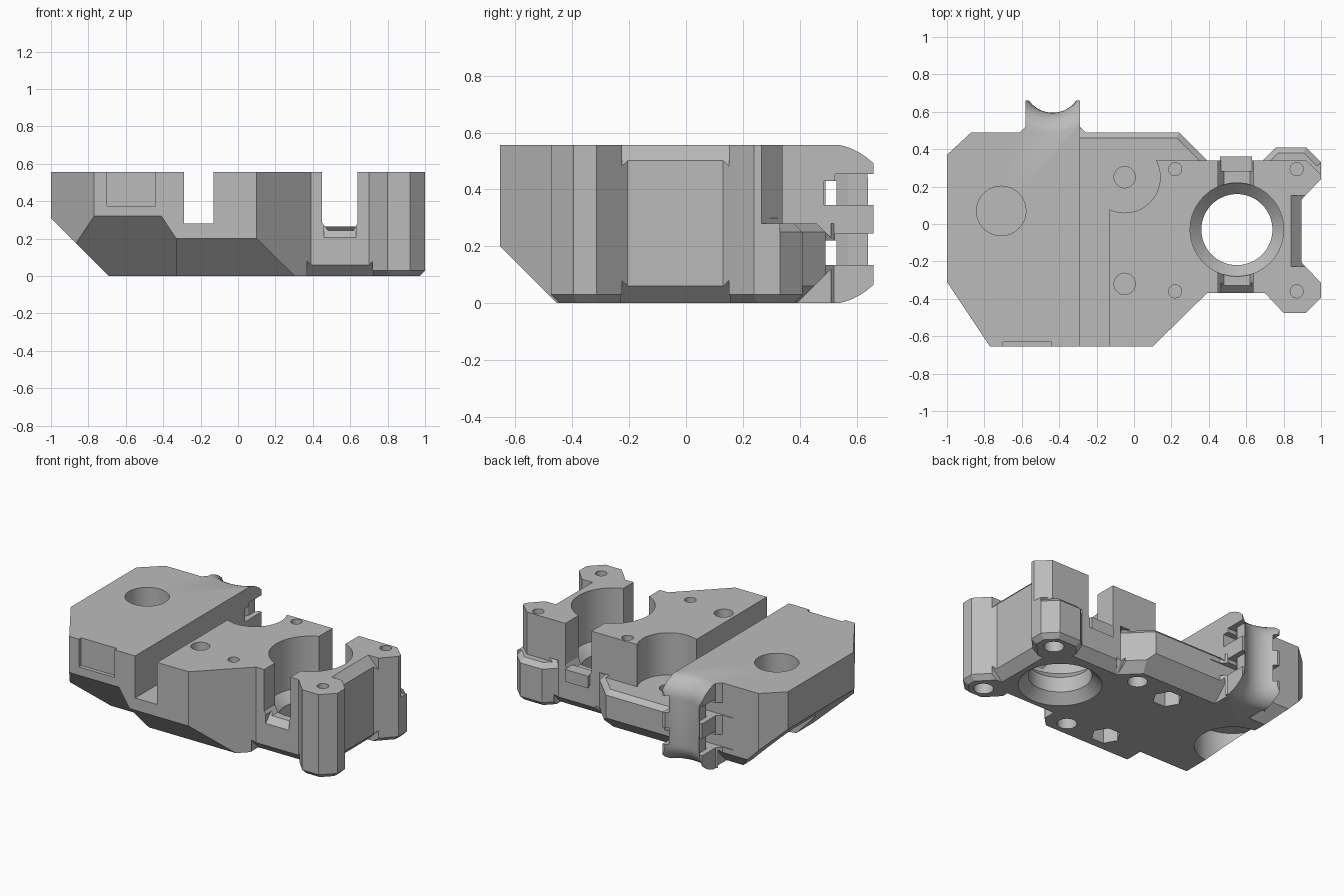
import bpy, bmesh, math
from mathutils import Vector

if "Cube" in bpy.data.objects:
    bpy.data.objects.remove(bpy.data.objects["Cube"], do_unlink=True)

TOP, LEDGE = 0.557, 0.28

grey = bpy.data.materials.new("plain grey")
grey.use_nodes = True
grey.diffuse_color = (0.5, 0.5, 0.5, 1)
grey.node_tree.nodes["Principled BSDF"].inputs["Base Color"].default_value = (0.5, 0.5, 0.5, 1)


def finish(bm, name):
    bmesh.ops.recalc_face_normals(bm, faces=bm.faces[:])
    mesh = bpy.data.meshes.new(name)
    bm.to_mesh(mesh)
    bm.free()
    mesh.materials.append(grey)
    obj = bpy.data.objects.new(name, mesh)
    bpy.context.scene.collection.objects.link(obj)
    return obj


def prism(name, outline, z0, z1):
    bm = bmesh.new()
    face = bm.faces.new([bm.verts.new((x, y, z0)) for x, y in outline])
    new = bmesh.ops.extrude_face_region(bm, geom=[face])["geom"]
    verts = [g for g in new if isinstance(g, bmesh.types.BMVert)]
    bmesh.ops.translate(bm, verts=verts, vec=(0, 0, z1 - z0))
    return finish(bm, name)


def hull(name, points):
    bm = bmesh.new()
    verts = [bm.verts.new(p) for p in points]
    bmesh.ops.convex_hull(bm, input=verts)
    return finish(bm, name)


def lathe(name, cx, cy, profile, n=64):
    """Closed solid of revolution about a vertical axis."""
    bm = bmesh.new()
    rings = [[bm.verts.new((cx + r * math.cos(2 * math.pi * i / n),
                            cy + r * math.sin(2 * math.pi * i / n), z))
              for i in range(n)] for r, z in profile]
    for a, b in zip(rings, rings[1:]):
        for i in range(n):
            j = (i + 1) % n
            bm.faces.new((a[i], a[j], b[j], b[i]))
    bm.faces.new(rings[0])
    bm.faces.new(rings[-1])
    return finish(bm, name)


def cut(cutter):
    mod = body.modifiers.new("cut", "BOOLEAN")
    mod.operation = "DIFFERENCE"
    mod.solver = "EXACT"
    mod.object = cutter
    bpy.context.view_layer.objects.active = body
    bpy.ops.object.modifier_apply(modifier=mod.name)
    bpy.data.objects.remove(cutter, do_unlink=True)


def box(x0, x1, y0, y1, z0, z1):
    cut(hull("box", [(x, y, z) for x in (x0, x1) for y in (y0, y1) for z in (z0, z1)]))


def chamfer(p, q, d, z=0.0, up=False, ext=None):
    """Trim the edge p-q (body on its left) at height z by 45 degrees."""
    p, q = Vector(p), Vector(q)
    t = (q - p).normalized()
    n = Vector((t.y, -t.x))
    ext = 0.41 * d if ext is None else ext
    s, e = (-1 if up else 1), 0.02
    pts = []
    for end in (p - t * ext, q + t * ext):
        for off, h in ((-d - e, -e), (e, d + e), (e, -e)):
            v = end + n * off
            pts.append((v.x, v.y, z + s * h))
    cut(hull("chamfer", pts))


# Main block with the cable clamp on its back
clamp_x = -0.435
body = prism("bracket_body", [
    (-1, -0.31), (-0.77, -0.655), (0.1, -0.655), (0.39, -0.37), (0.70, -0.37),
    (0.80, -0.475), (0.92, -0.475), (1, -0.395), (1, -0.315), (0.895, -0.205),
    (0.895, 0.13), (1, 0.24), (1, 0.33), (0.92, 0.41), (0.76, 0.41), (0.69, 0.34),
    (0.39, 0.34), (0.24, 0.49), (-0.26, 0.49), (-0.29, 0.52), (-0.29, 0.66),
    (-0.58, 0.66), (-0.58, 0.52), (-0.61, 0.49), (-0.87, 0.49), (-1, 0.37)], 0, TOP)

# Underside slopes on the left end and the front
chamfer((-1, 0.6), (-1, -0.8), 0.31)
chamfer((-1.1, -0.655), (0.6, -0.655), 0.2)
section = [(-0.315, -0.02), (-0.675, 0.34), (-0.8, 0.34), (-0.8, -0.02)]
cut(hull("deep_slope", [(-1.1, y, z) for y, z in section]
         + [(-0.33, y, -0.02) for y in (-0.315, -0.8)]
         + [(-0.33, y, 0.2) for y in (-0.535, -0.8)]
         + [(-0.423, y, 0.34) for y in (-0.675, -0.8)]))

# Lowered ledge along the back
box(-0.29, 1.2, 0.34, 0.9, LEDGE, 0.7)
cut(prism("post_corner", [(1.05, 0.218), (1.05, 0.4), (0.856, 0.4)], LEDGE, 0.7))
for p, q in [((0.24, 0.49), (-0.29, 0.49)), ((0.39, 0.34), (0.24, 0.49)),
             ((1, 0.33), (0.92, 0.41)), ((0.92, 0.41), (0.76, 0.41)),
             ((0.76, 0.41), (0.69, 0.34))]:
    chamfer(p, q, 0.03, LEDGE, True, 0)

# Bottom bevels of the right end and the back
for p, q, d in [((0.39, -0.37), (0.70, -0.37), 0.06), ((0.70, -0.37), (0.80, -0.475), 0.03),
                ((0.80, -0.475), (0.92, -0.475), 0.03), ((0.92, -0.475), (1, -0.395), 0.03),
                ((1, -0.395), (1, -0.315), 0.03), ((1, -0.315), (0.895, -0.205), 0.03),
                ((0.895, -0.205), (0.895, 0.13), 0.06), ((0.895, 0.13), (1, 0.24), 0.03),
                ((1, 0.24), (1, 0.33), 0.03), ((1, 0.33), (0.92, 0.41), 0.03),
                ((0.92, 0.41), (0.76, 0.41), 0.03), ((0.76, 0.41), (0.69, 0.34), 0.03),
                ((0.69, 0.34), (0.39, 0.34), 0.06), ((0.39, 0.34), (0.24, 0.49), 0.06),
                ((0.24, 0.49), (-0.26, 0.49), 0.1), ((-0.61, 0.49), (-1, 0.49), 0.1)]:
    chamfer(p, q, d)
chamfer((0.895, -0.205), (0.895, 0.13), 0.055, TOP, True)

# Long slot across the block and round pocket beside it
box(-0.29, -0.13, -0.9, 0.9, LEDGE, 0.7)
cut(lathe("round_pocket", -0.05, 0.25, [(0.19, LEDGE), (0.19, 0.7)]))

# Slot through the ring, with sloped lower corners
slot = [(0.45, 0.7), (0.45, 0.285), (0.48, 0.245), (0.62, 0.245), (0.64, 0.285), (0.64, 0.7)]
cut(hull("ring_slot", [(x, y, z) for x, z in slot for y in (-0.7, 0.7)]))
chamfer((0.46, -0.37), (0.63, -0.37), 0.04, 0.245, True, 0)
chamfer((0.63, 0.34), (0.46, 0.34), 0.04, 0.245, True, 0)

# Stepped bearing bore
cut(lathe("bore", 0.55, -0.03, [(0.27, -0.02), (0.19, 0.06), (0.19, 0.16),
                                (0.25, 0.22), (0.25, 0.7)]))

# Shallow recess in the front
box(-0.7, -0.44, -0.8, -0.63, 0.375, 0.7)

# Blind holes from above, larger sockets from below
cut(lathe("large_hole", -0.71, 0.07, [(0.132, 0.25), (0.132, 0.7)]))
cut(lathe("large_socket", -0.71, 0.07, [(0.23, -0.1), (0.23, 0.22)]))
for y in (0.25, -0.32):
    cut(lathe("bolt_hole", -0.05, y, [(0.057, 0.17), (0.057, 0.7)], 32))
    cut(lathe("nut_socket", -0.05, y, [(0.09, -0.1), (0.09, 0.15)], 6))
for x in (0.22, 0.87):
    for y in (0.293, -0.36):
        cut(lathe("screw_hole", x, y, [(0.035, 0.14), (0.035, 0.7)], 24))
        cut(lathe("screw_head", x, y, [(0.06, -0.1), (0.06, 0.12)], 32))

# Clamp channel, flared at both ends
steps = [math.radians(a) for a in range(0, 91, 10)]
upper = [(0.155 + 0.13 * (1 - math.cos(a)), 0.43 + 0.13 * math.sin(a)) for a in steps]
lower = [(r, TOP - z) for r, z in reversed(upper)]
cut(lathe("cable_channel", clamp_x, 0.75, lower + upper))

# Tie-strap notches in the clamp
for z in (0.135, 0.345):
    box(clamp_x - 0.25, clamp_x + 0.25, 0.485, 0.53, z, z + 0.085)
    for side in (-1, 1):
        plan = [(0.08, 0.525), (0.11, 0.57), (0.11, 0.75), (0.25, 0.75), (0.25, 0.525)]
        cut(prism("strap_notch", [(clamp_x + side * x, y) for x, y in plan], z, z + 0.11))

# Smooth round walls, keep edges sharp
bpy.ops.object.select_all(action="DESELECT")
body.select_set(True)
bpy.context.view_layer.objects.active = body
bpy.ops.object.shade_smooth_by_angle(angle=math.radians(25))
